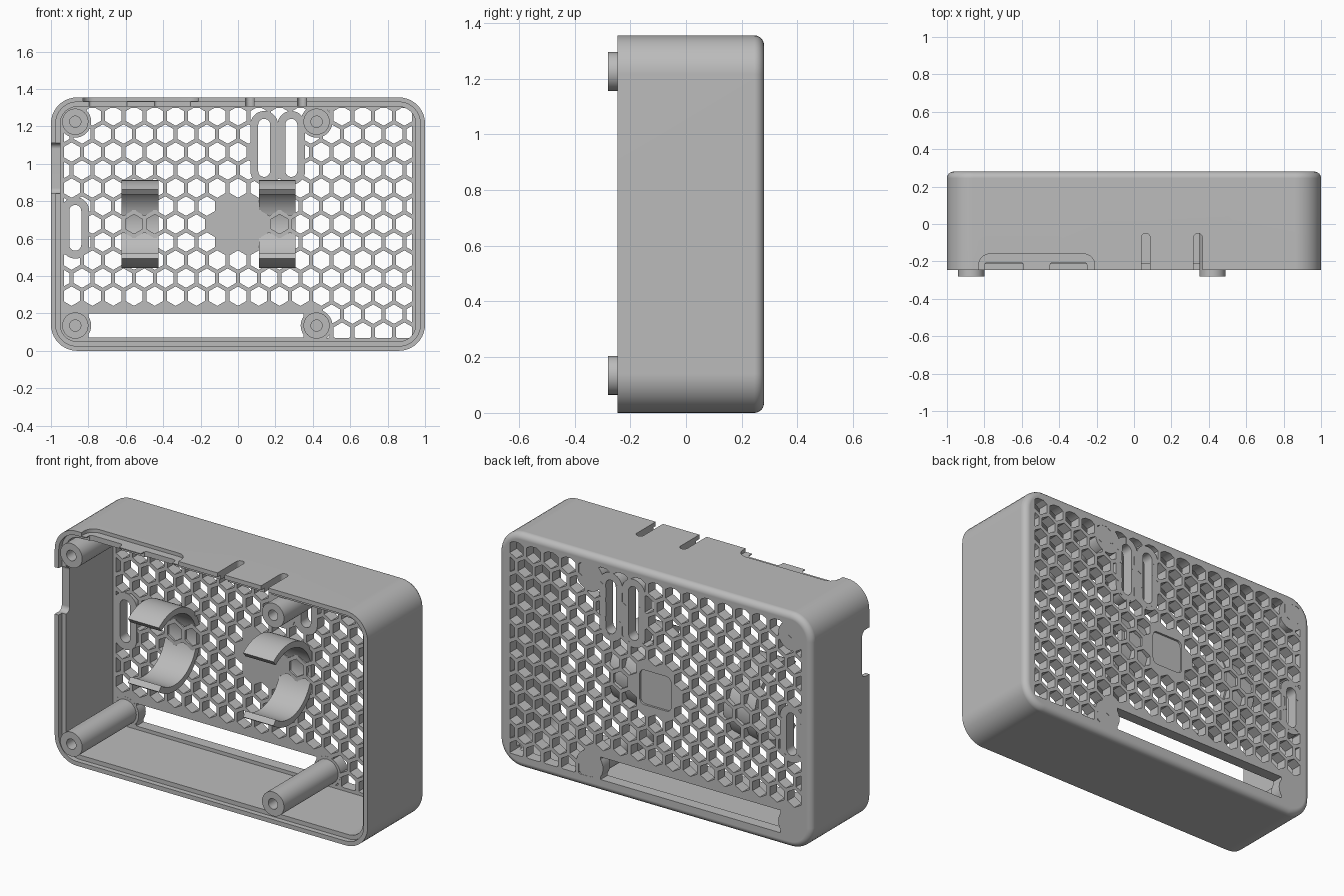
import bpy, bmesh
from math import sin, cos, pi, radians

if "Cube" in bpy.data.objects:
    bpy.data.objects.remove(bpy.data.objects["Cube"])

grey = bpy.data.materials.new("plain grey")
grey.use_nodes = True
grey.diffuse_color = (0.5, 0.5, 0.5, 1)
grey.node_tree.nodes["Principled BSDF"].inputs["Base Color"].default_value = (0.5, 0.5, 0.5, 1)

H = 1.355            # case height
MID = H / 2
FRONT, BACK, PLATE = -0.245, 0.28, 0.215


def rounded(a0, a1, b0, b1, r, n=8):
    """Outline of a rounded rectangle."""
    pts = []
    for k, (a, b) in enumerate([(a1 - r, b1 - r), (a0 + r, b1 - r), (a0 + r, b0 + r), (a1 - r, b0 + r)]):
        for i in range(n + 1):
            t = (k + i / n) * pi / 2
            pts.append((a + r * cos(t), b + r * sin(t)))
    return pts


def rect(a0, a1, b0, b1):
    return [(a0, b0), (a1, b0), (a1, b1), (a0, b1)]


def circle(a, b, r, n=40):
    return [(a + r * cos(2 * pi * i / n), b + r * sin(2 * pi * i / n)) for i in range(n)]


def place(outline, t, axis):
    order = {"x": lambda a, b: (t, a, b), "y": lambda a, b: (a, t, b), "z": lambda a, b: (a, b, t)}
    return [order[axis](a, b) for a, b in outline]


def loft(bm, loops):
    """Skin a chain of equal loops and cap both ends."""
    rings = [[bm.verts.new(p) for p in loop] for loop in loops]
    for r0, r1 in zip(rings, rings[1:]):
        for i in range(len(r0)):
            j = (i + 1) % len(r0)
            bm.faces.new((r0[i], r0[j], r1[j], r1[i]))
    bm.faces.new(rings[0][::-1])
    bm.faces.new(rings[-1])


def finish(name, bm):
    bmesh.ops.recalc_face_normals(bm, faces=bm.faces)
    mesh = bpy.data.meshes.new(name)
    bm.to_mesh(mesh)
    bm.free()
    mesh.materials.append(grey)
    obj = bpy.data.objects.new(name, mesh)
    bpy.context.collection.objects.link(obj)
    return obj


def prisms(name, outlines, t0, t1, axis="y"):
    bm = bmesh.new()
    for o in outlines:
        loft(bm, [place(o, t0, axis), place(o, t1, axis)])
    return finish(name, bm)


def activate(obj):
    for o in bpy.context.selected_objects:
        o.select_set(False)
    obj.select_set(True)
    bpy.context.view_layer.objects.active = obj


def cut(obj, cutter, drop=True):
    mod = obj.modifiers.new("cut", "BOOLEAN")
    mod.operation, mod.solver, mod.object = "DIFFERENCE", "EXACT", cutter
    activate(obj)
    bpy.ops.object.modifier_apply(modifier=mod.name)
    if drop:
        bpy.data.objects.remove(cutter)


def smooth(obj):
    activate(obj)
    bpy.ops.object.shade_smooth_by_angle(angle=radians(30))
    mod = obj.modifiers.new("flat sides", "WEIGHTED_NORMAL")
    mod.keep_sharp = True


# Case: a tray open to the front, stepped rim, rounded back edge
fillet = 0.035
profile = [(fillet * (1 - sin(t)), BACK - fillet * (1 - cos(t)))
           for t in [i * pi / 12 for i in range(7)]]
profile += [(0, FRONT), (0.025, FRONT), (0.025, -0.215), (0.05, -0.215), (0.05, PLATE)]
bm = bmesh.new()
loft(bm, [place(rounded(-1 + d, 1 - d, d, H - d, 0.14 - d, 10), y, "y") for d, y in profile])
case = finish("case", bm)

# Honeycomb openings, trimmed to the inside of the back panel
posts = [(x, z) for x in (-0.87, 0.42) for z in (0.135, 1.225)]
pitch, row = 0.1112, 0.0963
flat = bmesh.new()
for k in range(-6, 7):
    for n in range(-10, 11):
        x, z = (n + 0.5 * (k % 2)) * pitch, MID + k * row
        centre_pad = x * x + (z - MID) ** 2 < 0.13 ** 2
        window_pad = z < 0.24 and x < 0.42
        if centre_pad or window_pad or abs(x) > 0.96:
            continue
        flat.faces.new([flat.verts.new((x + 0.052 * cos(a), z + 0.052 * sin(a), 0))
                        for a in [(i + 0.5) * pi / 3 for i in range(6)]])
for co, no in [((0.93, 0, 0), (1, 0, 0)), ((-0.93, 0, 0), (-1, 0, 0)),
               ((0, 1.297, 0), (0, 1, 0)), ((0, 0.068, 0), (0, -1, 0))]:
    bmesh.ops.bisect_plane(flat, geom=flat.verts[:] + flat.edges[:] + flat.faces[:],
                           plane_co=co, plane_no=no, clear_outer=True)
cells = [[(v.co.x, v.co.y) for v in f.verts] for f in flat.faces]
flat.free()
cut(case, prisms("cells", cells, 0.19, 0.35))

# Long openings in the back panel and the shallow badge recess
slots = [(0.14, 0.93, 1.24), (0.285, 0.93, 1.24), (-0.87, 0.535, 0.78)]
slot_cutter = prisms("slot_cutter", [rounded(x - 0.032, x + 0.032, a, b, 0.0319) for x, a, b in slots], 0.15, 0.35)
cut(case, slot_cutter, drop=False)
cut(case, prisms("window", [rect(-0.80, 0.35, 0.07, 0.2)], 0.15, 0.35))
cut(case, prisms("badge", [rounded(-0.1, 0.1, MID - 0.1, MID + 0.1, 0.03)], BACK - 0.012, 0.35))

# Cut-outs in the top wall and side wall
cut(case, prisms("top_recess", [rounded(-0.83, -0.21, -0.4, -0.16, 0.06)], H - 0.02, 1.5, "z"))
cut(case, prisms("top_notches", [rounded(-0.8, -0.59, -0.4, -0.205, 0.02),
                                 rounded(-0.45, -0.25, -0.4, -0.205, 0.02)], 1.3, 1.6, "z"))
cut(case, prisms("top_slits", [rounded(x - 0.023, x + 0.023, -0.4, -0.05, 0.0229)
                               for x in (0.063, 0.342)], 1.3, 1.6, "z"))
cut(case, prisms("side_notch", [rounded(-0.4, -0.18, 0.84, 1.11, 0.03)], -1.1, -0.945, "x"))
smooth(case)

# Solid rims around the slots, filling the cells behind them
for i, (x, a, b) in enumerate(slots):
    rim = prisms(f"slot_rim_{i + 1}", [rounded(x - 0.074, x + 0.074, a - 0.042, b + 0.042, 0.0739)],
                 PLATE - 0.003, BACK - 0.001)
    cut(rim, slot_cutter, drop=False)
    smooth(rim)
bpy.data.objects.remove(slot_cutter)

# Screw posts with blind holes, on round pads
for i, (x, z) in enumerate(posts):
    bm = bmesh.new()
    loft(bm, [place(circle(x, z, r), y, "y")
              for r, y in [(0.07, PLATE + 0.02), (0.07, -0.28), (0.03, -0.28), (0.03, 0.1)]])
    smooth(finish(f"screw_post_{i + 1}", bm))
    smooth(prisms(f"post_pad_{i + 1}", [circle(x, z, 0.085)], PLATE - 0.001, BACK - 0.001))

# Spring clips: open rings facing the front, sunk into the back panel
gap, n = radians(52), 40
sweep = [-pi + gap + i * 2 * (pi - gap) / n for i in range(n + 1)]
ring = [(0.03 + 0.235 * cos(t), MID + 0.235 * sin(t)) for t in sweep]
ring += [(0.03 + 0.2 * cos(t), MID + 0.2 * sin(t)) for t in reversed(sweep)]
for side, x0, x1 in [("right", -0.623, -0.425), ("left", 0.113, 0.307)]:
    smooth(prisms(f"{side}_clip", [ring], x0, x1, "x"))
